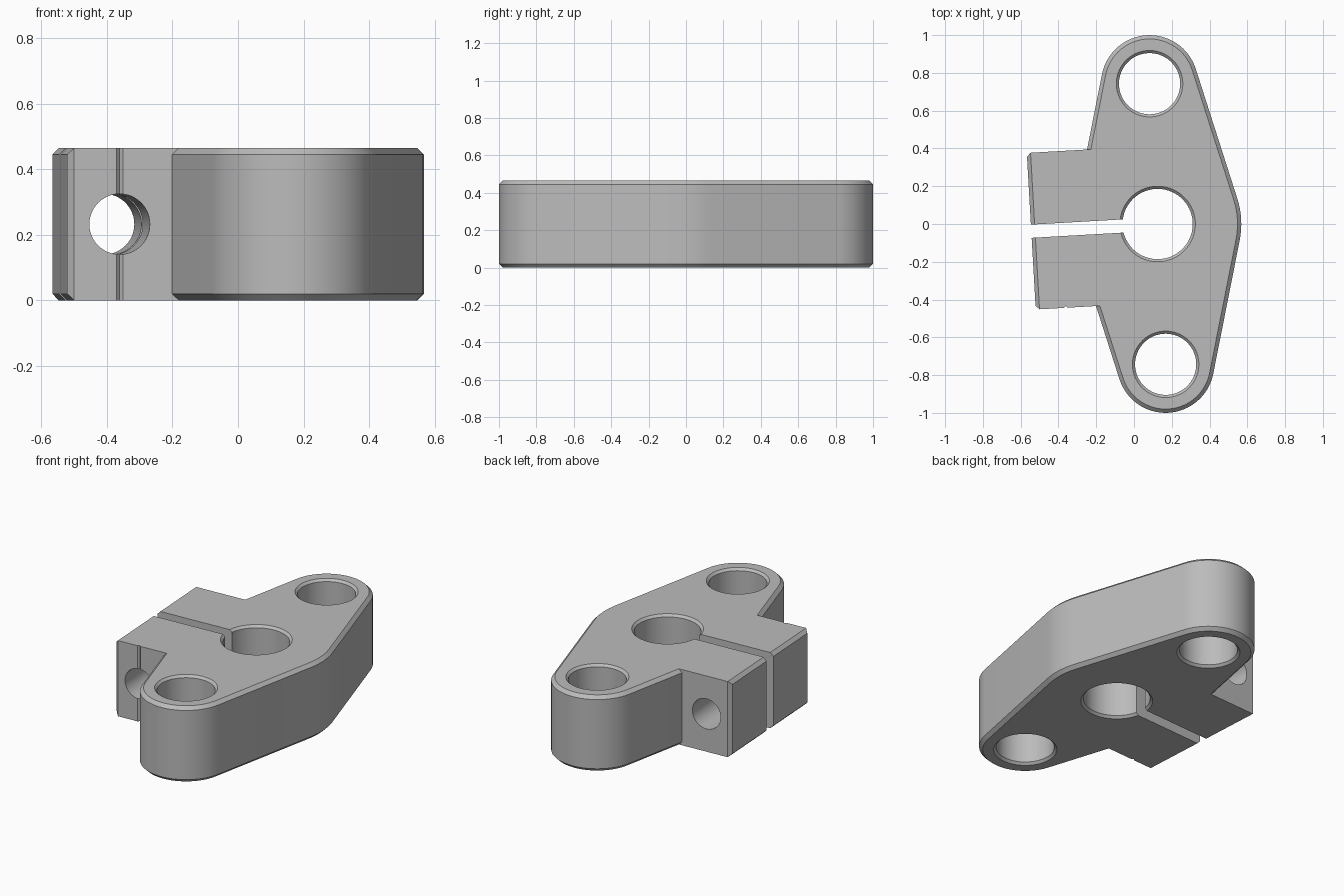
import bpy, bmesh
from math import sin, cos, asin, pi, radians
from mathutils import Matrix

cube = bpy.data.objects.get("Cube")
if cube:
    bpy.data.objects.remove(cube)

HEIGHT = 0.465
CHAMFER = 0.02
SPACING = 0.744      # centre to each mounting hole
HUB_R, END_R = 0.443, 0.257

steel = bpy.data.materials.new("Plain grey")
steel.use_nodes = True
grey = (0.5, 0.5, 0.5, 1)
steel.diffuse_color = grey
steel.node_tree.nodes["Principled BSDF"].inputs["Base Color"].default_value = grey


def make_object(name, bm):
    bmesh.ops.recalc_face_normals(bm, faces=bm.faces)
    mesh = bpy.data.meshes.new(name)
    bm.to_mesh(mesh)
    bm.free()
    mesh.materials.append(steel)
    obj = bpy.data.objects.new(name, mesh)
    bpy.context.collection.objects.link(obj)
    return obj


def loft(name, loops):
    """Solid skinned through matching closed loops of points."""
    bm = bmesh.new()
    rings = [[bm.verts.new(p) for p in loop] for loop in loops]
    n = len(rings[0])
    for low, high in zip(rings, rings[1:]):
        for i in range(n):
            j = (i + 1) % n
            bm.faces.new((low[i], low[j], high[j], high[i]))
    bm.faces.new(rings[0][::-1])
    bm.faces.new(rings[-1])
    return make_object(name, bm)


def box(name, lo, hi, turn=0):
    bm = bmesh.new()
    size = [b - a for a, b in zip(lo, hi)]
    mid = [(a + b) / 2 for a, b in zip(lo, hi)]
    bmesh.ops.create_cube(bm, size=1, matrix=Matrix.Translation(mid)
                          @ Matrix.Rotation(turn, 4, 'Z') @ Matrix.Diagonal((*size, 1)))
    return make_object(name, bm)


def combine(target, tool, operation):
    mod = target.modifiers.new(operation, 'BOOLEAN')
    mod.operation = operation
    mod.solver = 'EXACT'
    mod.object = tool
    bpy.context.view_layer.objects.active = target
    bpy.ops.object.modifier_apply(modifier=mod.name)
    bpy.data.objects.remove(tool)


def plate_outline(inset, z):
    """Tangent outline around the hub circle and two end circles."""
    a = asin((HUB_R - END_R) / SPACING)
    arcs = ((0, HUB_R, -a, a, 8), (SPACING, END_R, a, pi - a, 32),
            (0, HUB_R, pi - a, pi + a, 8), (-SPACING, END_R, pi + a, 2 * pi - a, 32))
    points = []
    for y, r, start, end, steps in arcs:
        for i in range(steps + 1):
            t = start + (end - start) * i / steps
            points.append(((r - inset) * cos(t), y + (r - inset) * sin(t), z))
    return points


def hole_cutter(y, r, flare):
    """Upright bore, flared at both mouths."""
    levels = ((-flare, r + 2 * flare), (flare, r),
              (HEIGHT - flare, r), (HEIGHT + flare, r + 2 * flare))
    return loft("hole_cutter", [[(rad * cos(2 * pi * i / 64), y + rad * sin(2 * pi * i / 64), z)
                                 for i in range(64)] for z, rad in levels])


# Chamfered diamond-shaped plate
body = loft("clamp_body", [plate_outline(CHAMFER, 0), plate_outline(0, CHAMFER),
                           plate_outline(0, HEIGHT - CHAMFER), plate_outline(CHAMFER, HEIGHT)])

# Clamp block with its outer end chamfered
block = box("clamp_block", (-0.67, -0.415, 0), (0.02, 0.415, HEIGHT))
bm = bmesh.new()
bm.from_mesh(block.data)
end_edges = [e for e in bm.edges if all(v.co.x < -0.6 for v in e.verts)]
bmesh.ops.bevel(bm, geom=end_edges, offset=CHAMFER, segments=1, affect='EDGES')
bm.to_mesh(block.data)
bm.free()
combine(body, block, 'UNION')

# Shaft bore and mounting holes
for y, radius in ((0, 0.186), (SPACING, 0.162), (-SPACING, 0.162)):
    combine(body, hole_cutter(y, radius, 0.014), 'DIFFERENCE')

# Clamping slot
combine(body, box("slot_cutter", (-1, -0.035, -1), (-0.1, 0.035, 1)), 'DIFFERENCE')

# Cross hole for the clamp screw
SCREW_X = -0.511
screw = loft("screw_cutter", [[(SCREW_X + 0.0925 * cos(2 * pi * i / 48), y,
                                HEIGHT / 2 + 0.0925 * sin(2 * pi * i / 48))
                               for i in range(48)] for y in (-0.6, 0.6)])
combine(body, screw, 'DIFFERENCE')

# Thin upright groove on the front of the block
g = 0.007
combine(body, box("groove_cutter", (SCREW_X - g, -0.415 - g, -1),
                  (SCREW_X + g, -0.415 + g, 1), radians(45)), 'DIFFERENCE')

# Set the slight turn, centre it, and shade
body.data.transform(Matrix.Translation((0.125, 0, 0)) @ Matrix.Rotation(radians(3.28), 4, 'Z'))
bpy.ops.object.select_all(action='DESELECT')
body.select_set(True)
bpy.context.view_layer.objects.active = body
bpy.ops.object.shade_smooth_by_angle(angle=radians(25))
